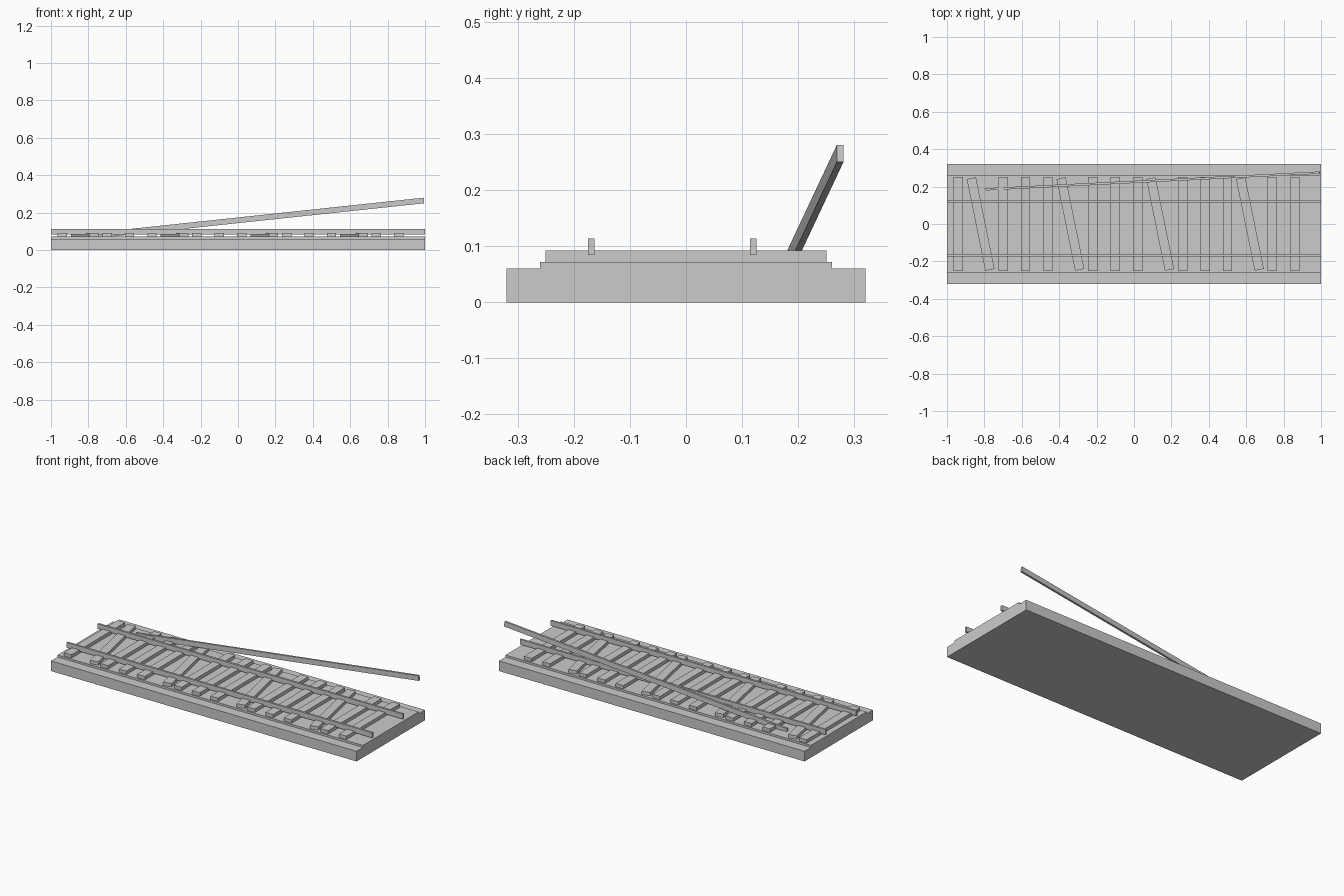
import bpy, bmesh
from mathutils import Matrix, Euler, Vector

if "Cube" in bpy.data.objects:
    bpy.data.objects.remove(bpy.data.objects["Cube"])

grey = bpy.data.materials.new("plain grey")
grey.diffuse_color = (0.6, 0.6, 0.6, 1)
grey.use_nodes = True
grey.node_tree.nodes["Principled BSDF"].inputs["Base Color"].default_value = grey.diffuse_color


def box(name, size, centre, rot=(0, 0, 0)):
    """Box of a given size, turned and placed at its centre."""
    mesh = bpy.data.meshes.new(name)
    bm = bmesh.new()
    bmesh.ops.create_cube(bm, size=1, matrix=Matrix.Diagonal(Vector((*size, 1))))
    bm.to_mesh(mesh)
    bm.free()
    mesh.materials.append(grey)
    obj = bpy.data.objects.new(name, mesh)
    obj.location = centre
    obj.rotation_euler = Euler(rot)
    bpy.context.collection.objects.link(obj)
    return obj


# Ground slab and the ballast bed on it
box("ground_slab", (2, 0.64, 0.06), (0, 0, 0.03))
box("ballast_bed", (2, 0.52, 0.012), (0, 0, 0.066))

# Sleepers: every fourth one has slipped askew
for i in range(16):
    skew = 0.2 if i % 4 == 1 else 0
    box(f"sleeper_{i + 1}", (0.05, 0.5, 0.02), (-0.94 + 0.12 * i, 0, 0.082), (0, 0, skew))

# Two fixed rails
for name, y in (("front_rail", -0.169), ("back_rail", 0.12)):
    box(name, (2, 0.012, 0.03), (0, y, 0.099))

# Loose rail lifted at its right end
box("loose_rail", (1.8, 0.012, 0.03), (0.1, 0.23, 0.17), (0, -0.106, 0.05))
